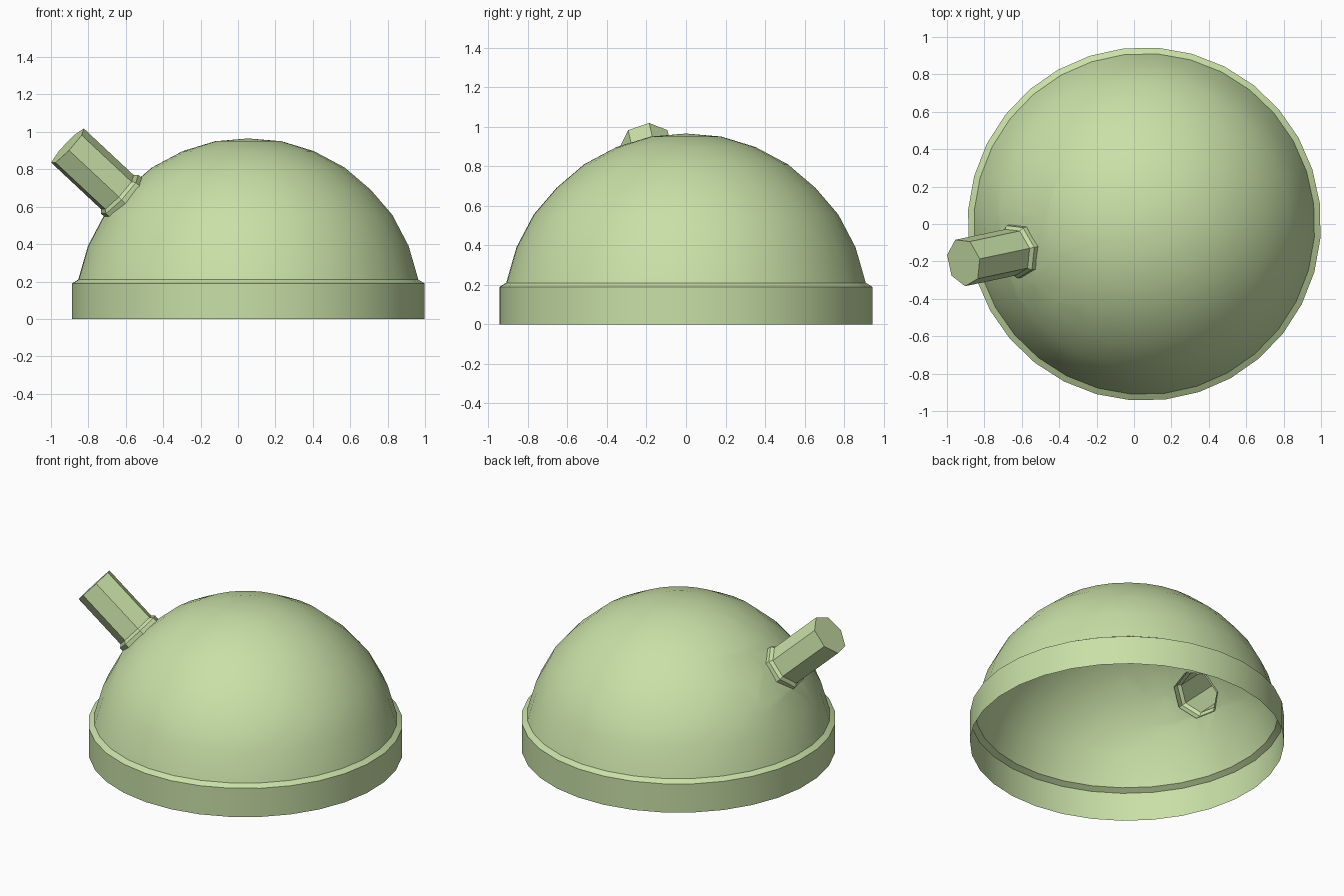
import bpy, bmesh, math
from mathutils import Vector

cube = bpy.data.objects.get("Cube")
if cube:
    bpy.data.objects.remove(cube, do_unlink=True)

green = bpy.data.materials.new("pale_green")
green.use_nodes = True
COLOUR = (0.58, 0.745, 0.385, 1)
green.diffuse_color = COLOUR
green.node_tree.nodes["Principled BSDF"].inputs["Base Color"].default_value = COLOUR

CENTRE = Vector((0.055, 0, 0.02))                    # centre of the dome
AXIS = Vector((-0.722, -0.153, 0.675)).normalized()  # direction of the stub
SIDE = Vector((-AXIS.y, AXIS.x, 0)).normalized()
OUT = SIDE.cross(AXIS)
if OUT.z > 0:
    OUT.negate()
SIDES = 7
COLLAR_R = 0.148


def lathe(bm, profile, count, origin, u, v, w, phase):
    """Sweep (radius, height) pairs round w; zero radius makes a pole."""
    rings = []
    for r, h in profile:
        n = count if r else 1
        rings.append([bm.verts.new(origin + w * h + r * (
            u * math.cos(phase + math.tau * i / count)
            + v * math.sin(phase + math.tau * i / count))) for i in range(n)])
    for a, b in zip(rings, rings[1:]):
        for i in range(count):
            j = (i + 1) % count
            if len(b) == 1:
                bm.faces.new((a[i], a[j], b[0]))
            else:
                bm.faces.new((a[i], a[j], b[j], b[i]))
    return rings


def finish(bm, name):
    mesh = bpy.data.meshes.new(name)
    bm.to_mesh(mesh)
    bm.free()
    mesh.materials.append(green)
    obj = bpy.data.objects.new(name, mesh)
    bpy.context.collection.objects.link(obj)
    bpy.ops.object.select_all(action="DESELECT")
    obj.select_set(True)
    bpy.context.view_layer.objects.active = obj
    bpy.ops.object.shade_smooth_by_angle(angle=math.radians(30))


# Dome shell with its stepped rim, open underneath
X, Y, Z = Vector((1, 0, 0)), Vector((0, 1, 0)), Vector((0, 0, 1))
shell = [(0.945, 0), (0.945, 0.19), (0.912, 0.21), (0.86, 0.39), (0.773, 0.555),
         (0.657, 0.69), (0.516, 0.81), (0.352, 0.897), (0.178, 0.95), (0, 0.965)]
bm = bmesh.new()
lathe(bm, shell, 32, Vector((CENTRE.x, 0, 0)), X, Y, Z, math.radians(-4.5))

# Seven-sided opening in the shell where the collar sits
hit = CENTRE + AXIS * 0.93
faces = [f for f in bm.faces if (f.calc_center_median() - hit).length < 0.4]
for i in range(SIDES):
    a = math.tau * i / SIDES
    normal = OUT * math.cos(a) + SIDE * math.sin(a)
    point = CENTRE + normal * COLLAR_R * math.cos(math.pi / SIDES)
    geom = set(faces)
    for f in faces:
        geom.update(f.edges, f.verts)
    cut = bmesh.ops.bisect_plane(bm, geom=list(geom), plane_co=point, plane_no=normal)
    pieces = {g for g in cut["geom"] if isinstance(g, bmesh.types.BMFace)}
    faces = [f for f in pieces if (f.calc_center_median() - point).dot(normal) < 0]
bmesh.ops.delete(bm, geom=faces, context="FACES")
finish(bm, "dome_shell")

# Hollow stub: collar, chamfer, tube and closed end
stub = [(COLLAR_R, 0.905), (COLLAR_R, 0.95), (0.13, 0.968), (0.13, 1.337)]
bm = bmesh.new()
rings = lathe(bm, stub, SIDES, CENTRE, OUT, SIDE, AXIS, math.pi / SIDES)
bm.faces.new(rings[-1])
bmesh.ops.recalc_face_normals(bm, faces=bm.faces)
finish(bm, "side_stub")
